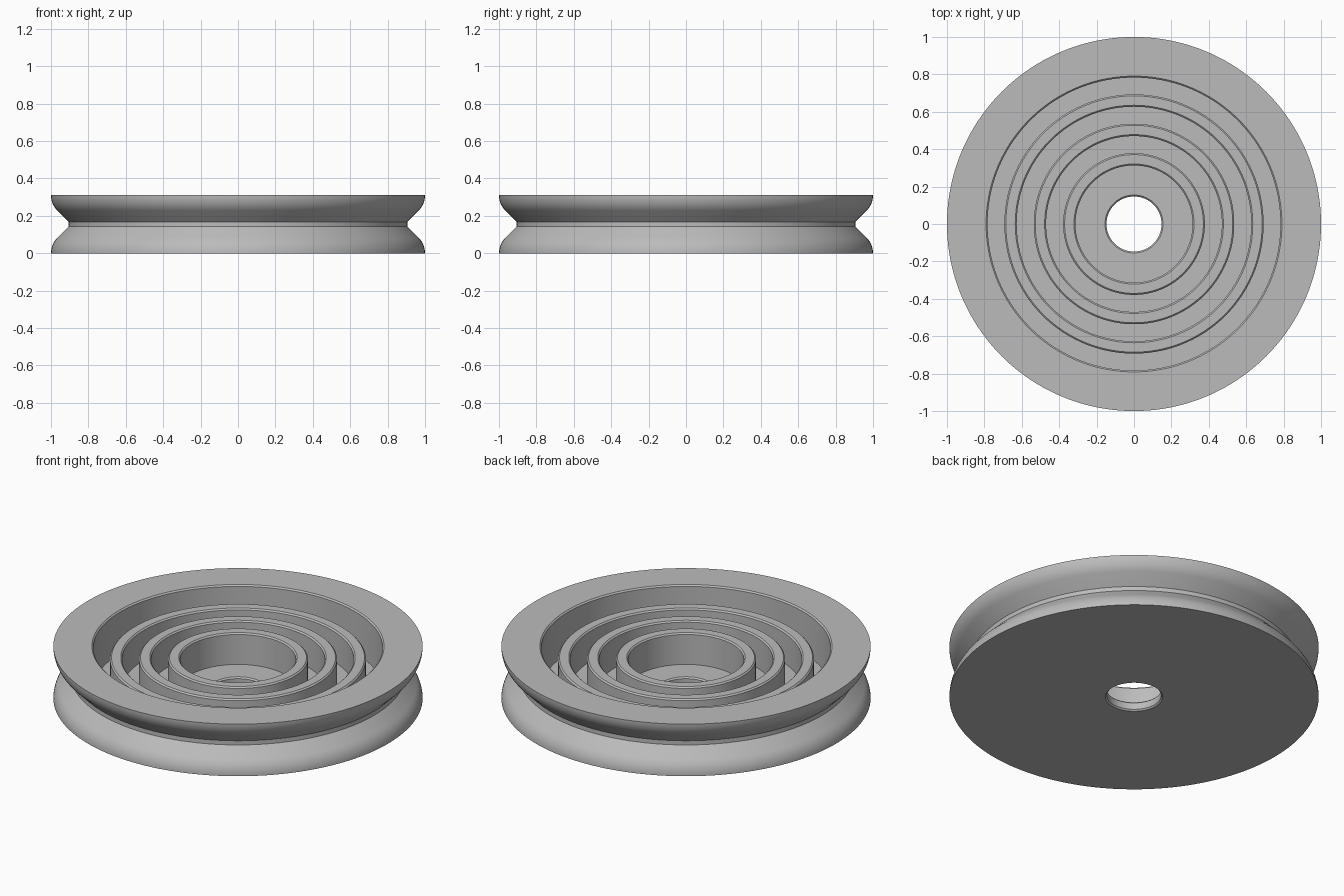
import bpy
import bmesh
import math

old = bpy.data.objects.get("Cube")
if old:
    bpy.data.objects.remove(old, do_unlink=True)

SEGMENTS = 160
HEIGHT = 0.311
FLOOR = 0.056      # recessed floor level
RING_TOP = 0.243   # top of the concentric ribs
BEVEL = 0.008      # small edge chamfer

grey = bpy.data.materials.new("plain grey")
grey.use_nodes = True
colour = (0.5, 0.5, 0.5, 1.0)
grey.diffuse_color = colour
grey.node_tree.nodes["Principled BSDF"].inputs["Base Color"].default_value = colour


def lathe(name, profile):
    """Revolve a closed (radius, z) profile around the z axis."""
    bm = bmesh.new()
    loops = []
    for i in range(SEGMENTS):
        a = 2 * math.pi * i / SEGMENTS
        loops.append([bm.verts.new((r * math.cos(a), r * math.sin(a), z)) for r, z in profile])
    n = len(profile)
    for i in range(SEGMENTS):
        a, b = loops[i], loops[(i + 1) % SEGMENTS]
        for j in range(n):
            k = (j + 1) % n
            bm.faces.new((a[j], b[j], b[k], a[k]))
    bmesh.ops.recalc_face_normals(bm, faces=bm.faces)
    mesh = bpy.data.meshes.new(name)
    bm.to_mesh(mesh)
    bm.free()
    mesh.materials.append(grey)
    obj = bpy.data.objects.new(name, mesh)
    bpy.context.collection.objects.link(obj)
    bpy.ops.object.select_all(action="DESELECT")
    obj.select_set(True)
    bpy.context.view_layer.objects.active = obj
    bpy.ops.object.shade_smooth_by_angle(angle=math.radians(20))
    return obj


# Lower flank of the groove: rounded edge, then a 45 degree cone to the waist
R = 0.118
flank = [(1 - R + R * math.cos(t), R * math.sin(t))
         for t in (math.radians(45) * i / 8 for i in range(9))]
flank.append((0.906, 0.143))
upper_flank = [(r, HEIGHT - z) for r, z in reversed(flank)]

# Grooved wheel with a recessed top and a chamfered centre hole
hole, wall = 0.147, 0.783
body = flank + upper_flank + [
    (wall + BEVEL, HEIGHT), (wall, HEIGHT - BEVEL), (wall, FLOOR),
    (hole + BEVEL, FLOOR), (hole, FLOOR - BEVEL),
    (hole, BEVEL), (hole + BEVEL, 0),
]
lathe("grooved_wheel", body)

# Concentric ribs standing on the recessed floor
for name, inner in (("inner_rib", 0.313), ("middle_rib", 0.470), ("outer_rib", 0.627)):
    outer = inner + 0.066
    lathe(name, [
        (inner, FLOOR - 0.01), (outer, FLOOR - 0.01),
        (outer, RING_TOP - BEVEL), (outer - BEVEL, RING_TOP),
        (inner + BEVEL, RING_TOP), (inner, RING_TOP - BEVEL),
    ])
